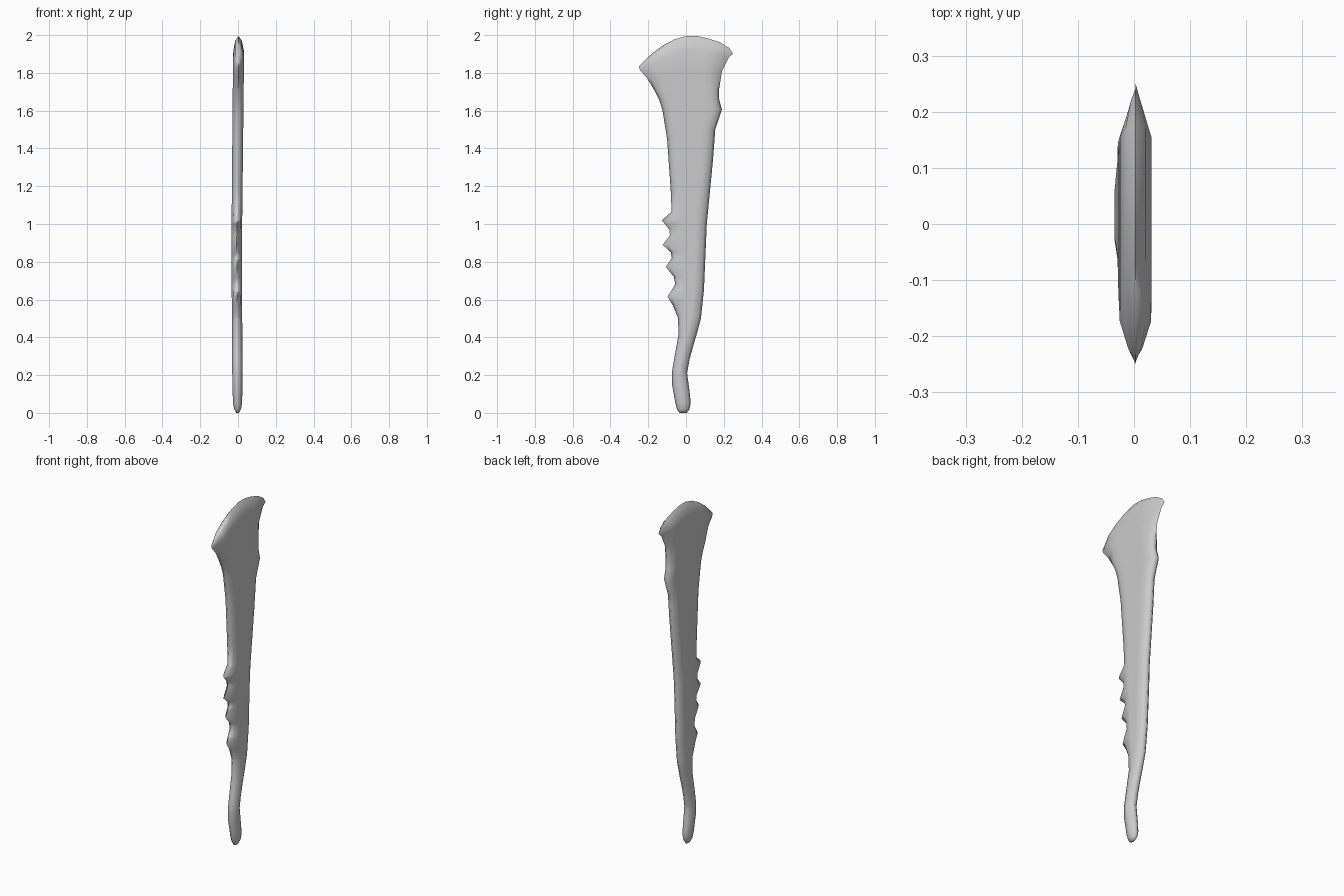
import bpy, bmesh, math

if "Cube" in bpy.data.objects:
    bpy.data.objects.remove(bpy.data.objects["Cube"])

def lerp_table(table, k):
    """Piecewise linear lookup in (key, value) pairs."""
    if k <= table[0][0]:
        return table[0][1]
    for (a, va), (b, vb) in zip(table, table[1:]):
        if k <= b:
            return va + (vb - va) * (k - a) / (b - a)
    return table[-1][1]

# Silhouette edges as (z, y): toothed left edge and smooth right edge
left = [(0, -.035), (.02, -.048), (.05, -.056), (.15, -.074), (.22, -.074), (.34, -.053),
        (.42, -.039), (.505, -.043), (.57, -.07), (.615, -.098), (.68, -.057), (.72, -.064),
        (.772, -.107), (.82, -.075), (.85, -.08), (.89, -.124), (.94, -.085),
        (.97, -.088), (1.02, -.128), (1.065, -.076), (1.18, -.081), (1.45, -.1), (1.605, -.125)]
right = [(0, .005), (.02, .019), (.05, .024), (.09, .022), (.21, .006), (.28, .018), (.35, .037),
         (.42, .058), (.5, .079), (.65, .095), (1.0, .11), (1.34, .143), (1.5, .155), (1.605, .19)]
# Line under the teeth, crest of the head (y, z), sideways bow and half thickness by z
body = [(.505, -.043), (1.065, -.076)]
crest = [(-.25, 1.835), (-.195, 1.89), (-.14, 1.935), (-.085, 1.968), (-.03, 1.99), (.03, 2.0),
         (.1, 1.988), (.217, 1.95), (.25, 1.9)]
bow = [(0, -.002), (.3, -.004), (.9, -.007), (1.9, .003)]
thick = [(0, .008), (.02, .018), (.05, .024), (.15, .027), (1.0, .028), (1.7, .029)]

# Rows: left y, left z, right y, right z, crest weight, half thickness
rows = [(lerp_table(left, z), z, lerp_table(right, z), z, 0, lerp_table(thick, z))
        for z in sorted({z for z, _ in left + right})]
rows += [(-.143, 1.66, .176, 1.66, 0, .029),
         (-.165, 1.70, .175, 1.71, .05, .029),
         (-.21, 1.765, .19, 1.79, .3, .029),
         (-.243, 1.81, .225, 1.855, .65, .028),
         (-.248, 1.824, .242, 1.885, .9, .018),
         (-.25, 1.835, .25, 1.90, 1, 0)]

def section(row):
    """Closed ring: sharp-edged flat section between two edge points."""
    yl, zl, yr, zr, w, h = row
    width = yr - yl
    b = min(.045 + .025 * (zl > 1.7), width * .45)
    bl = b
    if .505 < zl < 1.065:
        bl = max(b, lerp_table(body, zl) - yl + .04)
    mid = .45 if zl > 1.7 else .65
    flat = width - bl - b
    half = [(0, 0), (.3 * bl, mid), (bl, 1)]
    half += [(bl + flat * i / 6, 1) for i in range(1, 6)]
    half += [(width - b, 1), (width - .3 * b, mid), (width, 0)]

    def point(d, f, side):
        y, t = yl + d, d / width
        chord = 1.835 + .065 * t
        z = zl + (zr - zl) * t + w * (lerp_table(crest, y) - chord)
        return (lerp_table(bow, z) + side * h * f, y, z)
    return [point(d, f, 1) for d, f in half] + [point(d, f, -1) for d, f in half[-2:0:-1]]

# Loft the sections into one blade, handle to head
bm = bmesh.new()
rings = [[bm.verts.new(p) for p in section(r)] for r in rows]
n = len(rings[0])
for a, b in zip(rings, rings[1:]):
    for i in range(n):
        j = (i + 1) % n
        bm.faces.new((a[i], a[j], b[j], b[i]))
bm.faces.new(rings[0][::-1])
bmesh.ops.remove_doubles(bm, verts=bm.verts, dist=.0004)
bmesh.ops.recalc_face_normals(bm, faces=bm.faces)
mesh = bpy.data.meshes.new("toothed_blade")
bm.to_mesh(mesh)
bm.free()
blade = bpy.data.objects.new("toothed_blade", mesh)
bpy.context.collection.objects.link(blade)
bpy.context.view_layer.objects.active = blade
blade.select_set(True)
bpy.ops.object.shade_smooth_by_angle(angle=math.radians(85))
